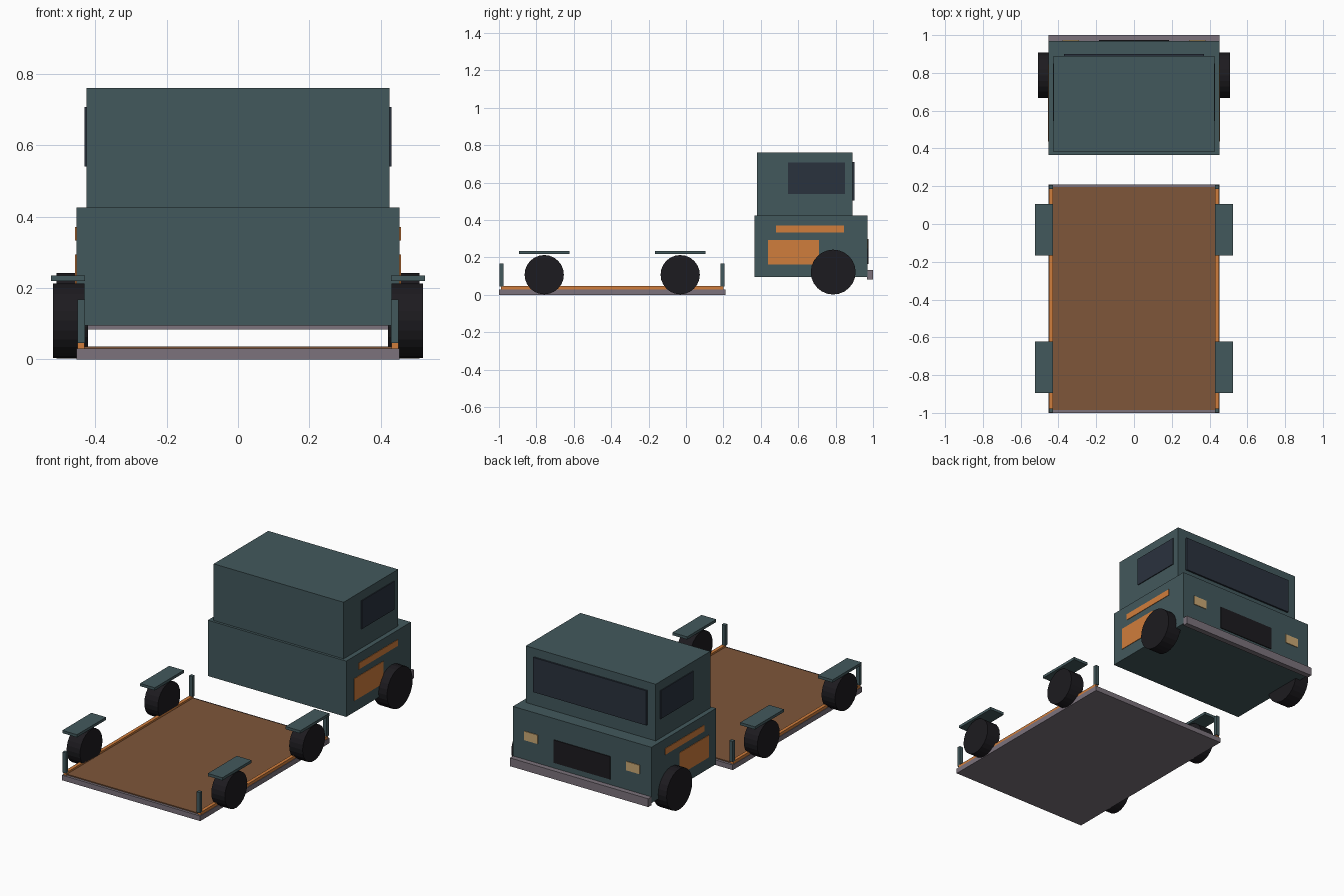
import bpy, bmesh
from math import pi
from mathutils import Matrix

if "Cube" in bpy.data.objects:
    bpy.data.objects.remove(bpy.data.objects["Cube"])


def material(name, r, g, b):
    m = bpy.data.materials.new(name)
    m.diffuse_color = (r, g, b, 1)
    m.use_nodes = True
    m.node_tree.nodes["Principled BSDF"].inputs["Base Color"].default_value = m.diffuse_color
    return m


TEAL = material("teal_paint", 0.055, 0.098, 0.107)
ORANGE = material("orange_paint", 0.63, 0.205, 0.045)
WOOD = material("deck_brown", 0.21, 0.093, 0.042)
STEEL = material("steel", 0.2, 0.17, 0.2)
RUBBER = material("rubber", 0.012, 0.011, 0.014)
GLASS = material("glass", 0.023, 0.032, 0.048)
LAMP = material("lamp", 0.6, 0.4, 0.18)


def finish(name, bm, mat):
    me = bpy.data.meshes.new(name)
    bm.to_mesh(me)
    bm.free()
    me.materials.append(mat)
    ob = bpy.data.objects.new(name, me)
    bpy.context.collection.objects.link(ob)


def box(name, x, y, z, mat):
    """Box from (min, max) ranges on each axis."""
    bm = bmesh.new()
    size = [b - a for a, b in (x, y, z)]
    mid = [(a + b) / 2 for a, b in (x, y, z)]
    bmesh.ops.create_cube(bm, size=1, matrix=Matrix.Translation(mid) @ Matrix.Diagonal((*size, 1)))
    finish(name, bm, mat)


def pair(name, x, y, z, mat):
    """The same box on the right and the left side."""
    box(name + "_right", x, y, z, mat)
    box(name + "_left", (-x[1], -x[0]), y, z, mat)


def wheels(name, x, y, z, r):
    """Wheel on each side with its axle along x."""
    for side, s in (("right", 1), ("left", -1)):
        bm = bmesh.new()
        place = Matrix.Translation((s * (x[0] + x[1]) / 2, y, z)) @ Matrix.Rotation(pi / 2, 4, 'Y')
        bmesh.ops.create_cone(bm, cap_ends=True, segments=24, radius1=r, radius2=r,
                              depth=x[1] - x[0], matrix=place)
        finish(f"{name}_{side}", bm, RUBBER)


# Cab body
box("cab_lower", (-0.453, 0.453), (0.365, 0.97), (0.095, 0.425), TEAL)
box("cab_upper", (-0.425, 0.425), (0.38, 0.89), (0.425, 0.76), TEAL)
box("bumper", (-0.453, 0.453), (0.968, 1.0), (0.083, 0.132), STEEL)

# Windows, grille and lamps
box("windshield", (-0.37, 0.37), (0.88, 0.9), (0.505, 0.71), GLASS)
pair("side_window", (0.415, 0.43), (0.545, 0.85), (0.54, 0.707), GLASS)
box("grille", (-0.185, 0.185), (0.96, 0.975), (0.165, 0.30), RUBBER)
pair("headlight", (0.29, 0.378), (0.96, 0.974), (0.247, 0.30), LAMP)

# Side trim
pair("side_stripe", (0.445, 0.456), (0.48, 0.845), (0.333, 0.37), ORANGE)
pair("side_panel", (0.445, 0.456), (0.438, 0.71), (0.163, 0.294), ORANGE)
wheels("cab_wheel", (0.42, 0.508), 0.787, 0.122, 0.12)

# Flatbed with deck and edge rails
box("bed_frame", (-0.453, 0.453), (-1.0, 0.21), (0, 0.03), STEEL)
box("bed_deck", (-0.435, 0.435), (-0.985, 0.195), (0.025, 0.036), WOOD)
pair("bed_rail", (0.43, 0.45), (-0.99, 0.2), (0.03, 0.047), ORANGE)

# Corner posts
for name, y in (("front", (-0.998, -0.977)), ("back", (0.185, 0.206))):
    pair(f"{name}_post", (0.428, 0.45), y, (0.045, 0.167), TEAL)

# Bed wheels and fenders
for name, y in (("front", -0.758), ("middle", -0.031)):
    wheels(f"{name}_bed_wheel", (0.43, 0.518), y, 0.108, 0.105)
    pair(f"{name}_fender", (0.428, 0.524), (y - 0.136, y + 0.136), (0.219, 0.235), TEAL)
